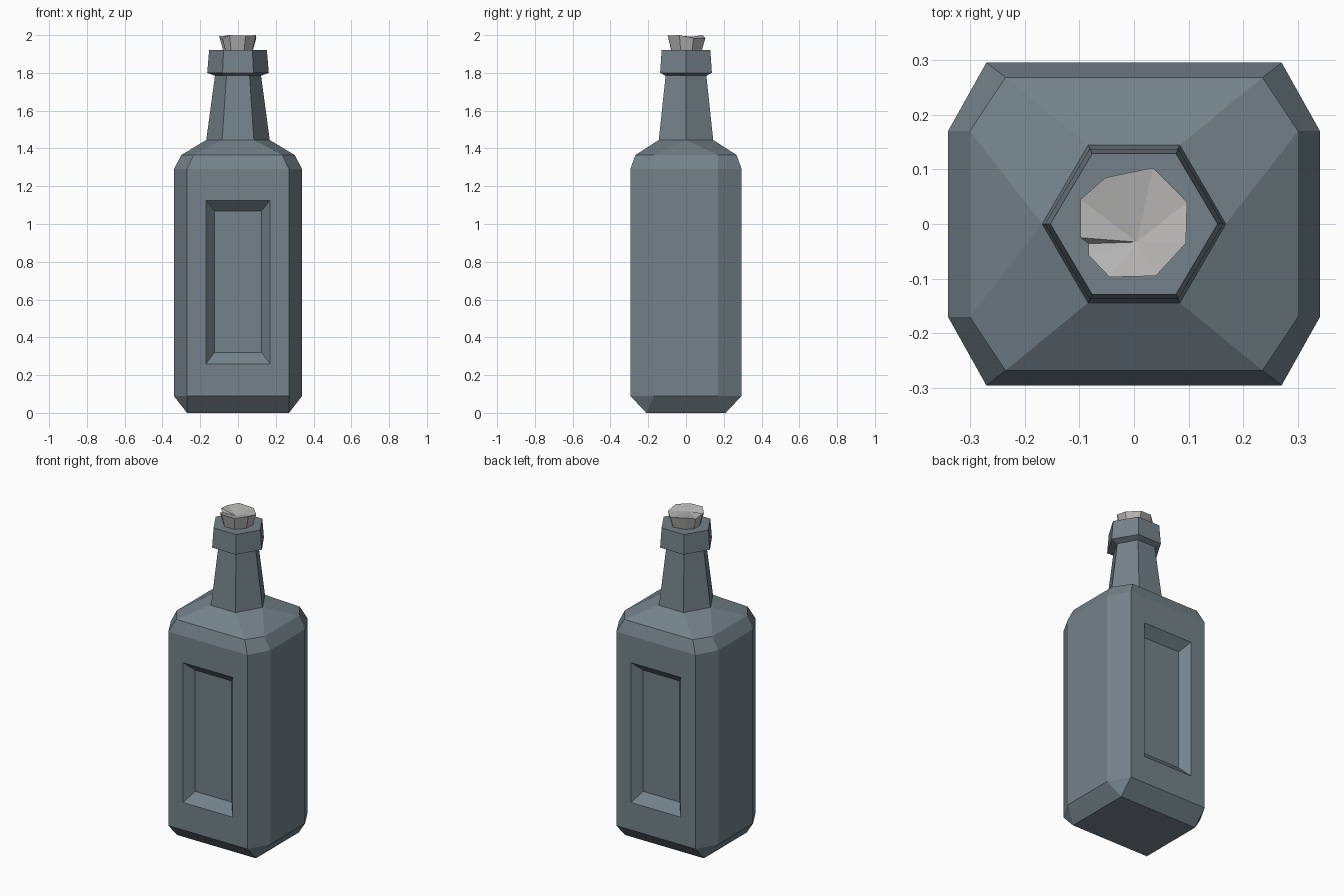
import bpy, bmesh
from mathutils import Vector

if "Cube" in bpy.data.objects:
    bpy.data.objects.remove(bpy.data.objects["Cube"])


def material(name, rgb):
    m = bpy.data.materials.new(name)
    m.diffuse_color = (*rgb, 1)
    m.use_nodes = True
    m.node_tree.nodes["Principled BSDF"].inputs["Base Color"].default_value = m.diffuse_color
    return m


def make_object(name, bm, mat):
    bmesh.ops.remove_doubles(bm, verts=bm.verts[:], dist=1e-4)
    bmesh.ops.recalc_face_normals(bm, faces=bm.faces[:])
    me = bpy.data.meshes.new(name)
    bm.to_mesh(me)
    bm.free()
    me.materials.append(mat)
    ob = bpy.data.objects.new(name, me)
    bpy.context.collection.objects.link(ob)
    return ob


def loft(bm, rings):
    """Skin a stack of equal-length rings, closing the bottom."""
    loops = [[bm.verts.new(p) for p in ring] for ring in rings]
    n = len(loops[0])
    for a, b in zip(loops, loops[1:]):
        for i in range(n):
            j = (i + 1) % n
            bm.faces.new((a[i], a[j], b[j], b[i]))
    bm.faces.new(loops[0][::-1])
    return loops


def octagon(x, y, cx, cy, z):
    """Chamfered rectangle: half sizes x, y; corner starts cx, cy."""
    return [(x, -cy, z), (x, cy, z), (cx, y, z), (-cx, y, z),
            (-x, cy, z), (-x, -cy, z), (-cx, -y, z), (cx, -y, z)]


def hexagon(r, h, z):
    """Hexagon pointing along x, with its two tips doubled to match the octagon."""
    return octagon(r, h, r / 2, 0, z)


glass = material("blue grey glass", (0.175, 0.225, 0.255))
cork = material("pale grey stopper", (0.47, 0.465, 0.46))

# Bottle: body, shoulder, neck and lip
bm = bmesh.new()
loops = loft(bm, [
    octagon(0.27, 0.21, 0.27, 0.21, 0.0),
    octagon(0.34, 0.295, 0.27, 0.17, 0.09),
    octagon(0.34, 0.295, 0.27, 0.17, 1.29),
    octagon(0.30, 0.268, 0.235, 0.17, 1.365),
    hexagon(0.168, 0.144, 1.445),
    hexagon(0.122, 0.108, 1.785),
    hexagon(0.163, 0.137, 1.80),
    hexagon(0.153, 0.129, 1.92),
])
bm.faces.new(loops[-1])
bmesh.ops.remove_doubles(bm, verts=bm.verts[:], dist=1e-4)
bmesh.ops.recalc_face_normals(bm, faces=bm.faces[:])

# Recessed panels on front and back
for f in [f for f in bm.faces if abs(f.normal.y) > 0.99 and f.calc_area() > 0.4]:
    side = 1 if f.normal.y > 0 else -1
    for x, low, high, y in ((0.17, 0.26, 1.125, 0.295), (0.125, 0.32, 1.07, 0.24)):
        bmesh.ops.inset_individual(bm, faces=[f], thickness=0.02)
        for v in f.verts:
            v.co = Vector((x if v.co.x > 0 else -x, side * y,
                           high if v.co.z > 0.69 else low))
make_object("bottle", bm, glass)

# Rough stopper: flared sides, uneven rim with a small notch
rim = [(0.035, 0.103, 1.985), (-0.052, 0.085, 2.0), (-0.098, 0.045, 1.99),
       (-0.098, -0.025, 1.997), (-0.083, -0.036, 1.98), (-0.083, -0.057, 1.985),
       (-0.045, -0.097, 2.0), (0.04, -0.095, 1.997), (0.095, -0.035, 2.0),
       (0.097, 0.04, 1.985)]
bm = bmesh.new()
loops = loft(bm, [[(x * 0.8, y * 0.8, 1.915) for x, y, z in rim], rim])
centre = bm.verts.new((0.005, -0.033, 1.982))
top = loops[-1]
for i, v in enumerate(top):
    bm.faces.new((v, top[(i + 1) % len(top)], centre))
make_object("stopper", bm, cork)
